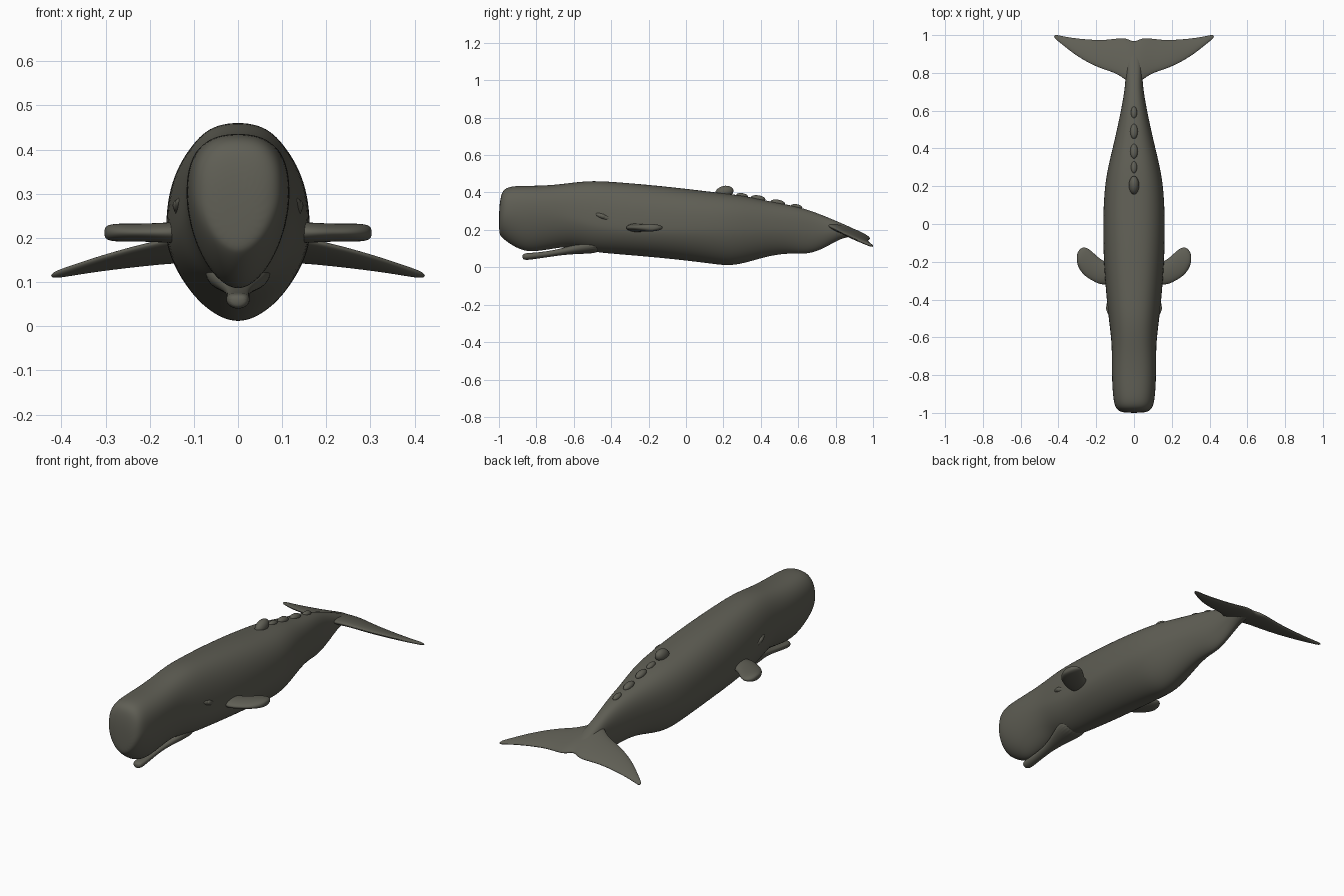
import bpy, bmesh, math
from mathutils import Vector

cube = bpy.data.objects.get("Cube")
if cube:
    bpy.data.objects.remove(cube, do_unlink=True)

skin = bpy.data.materials.new("olive grey skin")
skin.use_nodes = True
colour = (0.115, 0.113, 0.09, 1)
skin.diffuse_color = colour
skin.node_tree.nodes["Principled BSDF"].inputs["Base Color"].default_value = colour


def finish(bm, name, mirror=False, levels=2):
    """Turn a bmesh into a smooth skinned object."""
    bmesh.ops.recalc_face_normals(bm, faces=bm.faces)
    for face in bm.faces:
        face.smooth = True
    mesh = bpy.data.meshes.new(name)
    bm.to_mesh(mesh)
    bm.free()
    mesh.materials.append(skin)
    obj = bpy.data.objects.new(name, mesh)
    bpy.context.collection.objects.link(obj)
    if mirror:
        obj.modifiers.new("Mirror", "MIRROR")
    if levels:
        sub = obj.modifiers.new("Subdivision", "SUBSURF")
        sub.levels = sub.render_levels = levels
    return obj


def loft(rings, name, mirror=False):
    """Skin a row of closed cross-sections and cap both ends."""
    bm = bmesh.new()
    rows = [[bm.verts.new(p) for p in ring] for ring in rings]
    for a, b in zip(rows, rows[1:]):
        for i in range(len(a)):
            j = (i + 1) % len(a)
            bm.faces.new((a[i], a[j], b[j], b[i]))
    bm.faces.new(rows[0])
    bm.faces.new(rows[-1])
    return finish(bm, name, mirror)


def power(value, n):
    return math.copysign(abs(value) ** (2 / n), value)


def body_ring(y, low, mid, high, width, top=2.5, under=1.8, sides=24):
    """Upright section, boxy above its widest height and tapered below it."""
    ring = []
    for i in range(sides):
        a = math.tau * i / sides
        c, s = math.cos(a), math.sin(a)
        n, reach = (top, high - mid) if s >= 0 else (under, mid - low)
        ring.append((width * power(c, n), y, mid + reach * power(s, n)))
    return ring


def blade_ring(x, front, back, thick, height, sides=14):
    """Lens-shaped section across a fin at distance x."""
    ring = []
    for i in range(sides):
        a = math.tau * i / sides
        y = (front + back) / 2 + (back - front) / 2 * math.cos(a)
        ring.append((x, y, height(x, y) + thick * math.sin(a)))
    return ring


def ellipsoid(bm, centre, size, tilt=0):
    made = bmesh.ops.create_uvsphere(bm, u_segments=20, v_segments=12, radius=1)
    c, s = math.cos(tilt), math.sin(tilt)
    for v in made["verts"]:
        x, y, z = (v.co[k] * size[k] for k in range(3))
        v.co = Vector(centre) + Vector((x, c * y - s * z, s * y + c * z))


# Body: y, underside, widest height, back, half width
stations = [
    (-1.0, .18, .25, .31, .05), (-.99, .165, .28, .39, .082),
    (-.97, .145, .3, .422, .1), (-.93, .115, .3, .435, .11),
    (-.86, .08, .3, .437, .116), (-.78, .085, .3, .437, .118),
    (-.68, .103, .29, .444, .118), (-.6, .11, .27, .455, .122),
    (-.5, .08, .24, .465, .135), (-.38, .07, .22, .458, .148),
    (-.2, .055, .21, .443, .162), (0, .035, .21, .422, .166),
    (.15, .015, .21, .403, .16), (.24, .005, .21, .393, .15),
    (.33, .025, .21, .38, .132), (.45, .062, .21, .353, .102),
    (.56, .075, .21, .333, .078), (.65, .067, .2, .31, .06),
    (.74, .1, .19, .275, .046), (.83, .158, .2, .237, .044),
    (.9, .165, .185, .205, .03), (.95, .16, .17, .18, .015)]
loft([body_ring(*s) for s in stations], "body")

# Narrow lower jaw, opened a little and rooted in the throat
jaw = [(-.875, .045, .058, .068, .016), (-.86, .038, .058, .076, .027),
       (-.82, .042, .062, .077, .027), (-.72, .057, .075, .088, .024),
       (-.64, .068, .09, .108, .036), (-.56, .072, .11, .135, .064),
       (-.44, .075, .13, .17, .09)]
loft([body_ring(*s, top=2.6, under=2) for s in jaw], "lower_jaw")

# Tail flukes: x, leading edge, trailing edge, half thickness
fluke = [(.04, .755, .99, .024), (.09, .795, .985, .02),
         (.16, .815, .975, .018), (.24, .85, .978, .015),
         (.32, .9, .985, .012), (.38, .95, .995, .01), (.425, .985, 1.005, .007)]


def fluke_height(x, y):
    return .215 - .3 * (y - .8) - .1 * abs(x)


half = [blade_ring(*f, fluke_height) for f in fluke]
other = [[(-x, y, z) for x, y, z in ring] for ring in reversed(half)]
centre = [blade_ring(0, .73, .962, .024, fluke_height)]
loft(other + centre + half, "tail_flukes")

# Paddle flippers with a rounded, slightly notched tip
flipper = [(.11, -.31, -.2, .025), (.155, -.325, -.2, .024),
           (.19, -.318, -.175, .022), (.22, -.302, -.145, .021),
           (.25, -.285, -.122, .021), (.275, -.262, -.12, .021),
           (.295, -.23, -.14, .018), (.303, -.2, -.165, .01)]
loft([blade_ring(*f, lambda x, y: .212) for f in flipper], "flippers", True)

# Eyes: tilted lids bulging from the side of the head
bm = bmesh.new()
ellipsoid(bm, (.126, -.44, .27), (.02, .05, .016), -.35)
ellipsoid(bm, (.138, -.445, .273), (.01, .02, .012), -.35)
finish(bm, "eyes", True, 0)

# Dorsal hump and the row of knuckles behind it
bm = bmesh.new()
ellipsoid(bm, (0, .205, .402), (.027, .05, .033), .25)
for y, z, size in [(.3, .382, .8), (.385, .367, 1), (.49, .344, 1), (.59, .323, .8)]:
    ellipsoid(bm, (0, y, z), (.02 * size, .04 * size, .018 * size), -.15)
finish(bm, "dorsal_ridge", False, 0)
